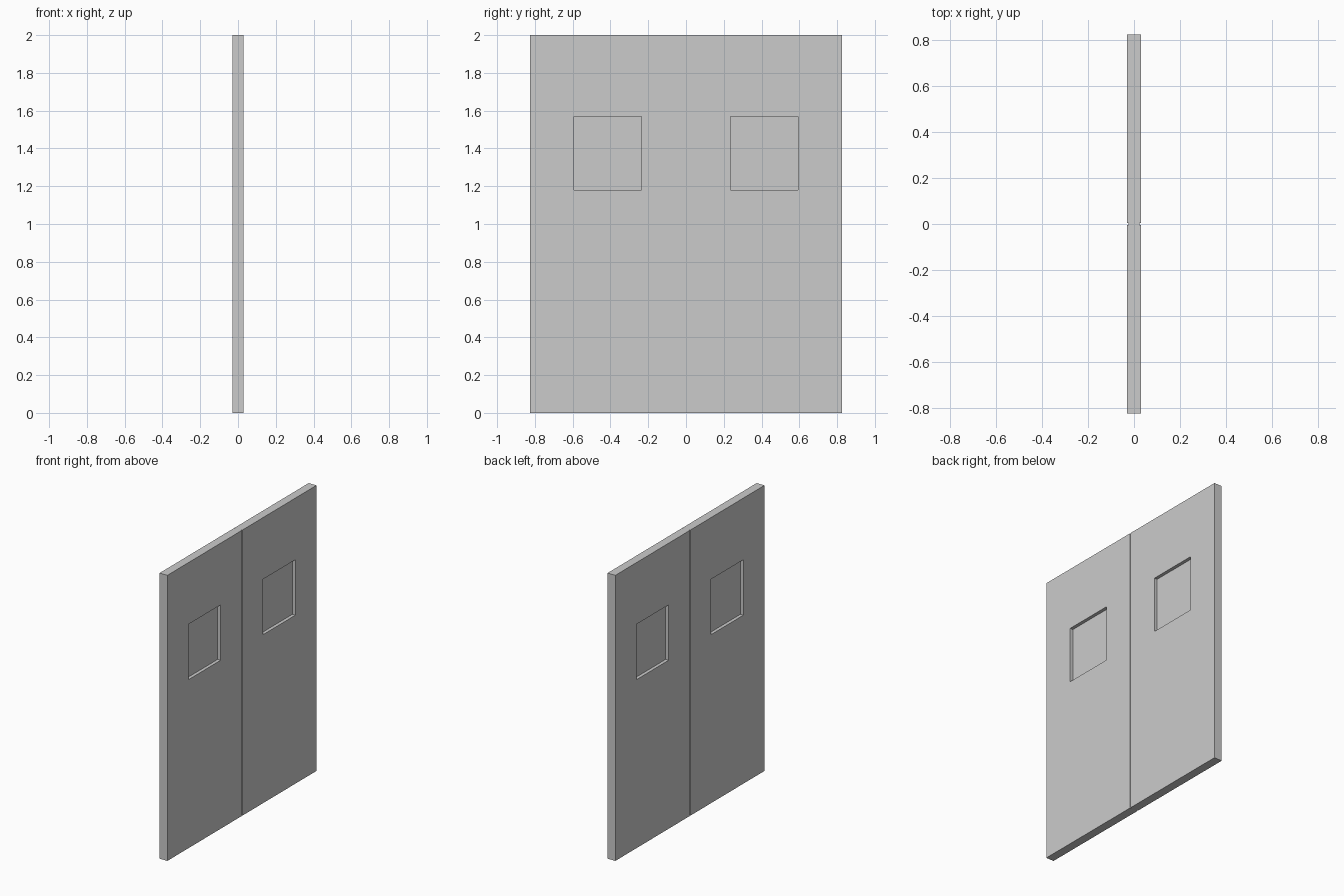
import bpy, bmesh

if "Cube" in bpy.data.objects:
    bpy.data.objects.remove(bpy.data.objects["Cube"])

HEIGHT, HALF_WIDTH, HALF_THICK = 2.0, 0.825, 0.03
GAP = 0.005           # half the gap between the leaves
PANE = 0.007          # half thickness of the recessed window pane


def finish(name, bm):
    bmesh.ops.recalc_face_normals(bm, faces=bm.faces)
    mesh = bpy.data.meshes.new(name)
    bm.to_mesh(mesh)
    bm.free()
    obj = bpy.data.objects.new(name, mesh)
    bpy.context.collection.objects.link(obj)
    return obj


def loop(bm, x, y0, y1, z0, z1):
    return [bm.verts.new((x, y, z)) for y, z in ((y0, z0), (y1, z0), (y1, z1), (y0, z1))]


def bridge(bm, a, b):
    for i in range(4):
        j = (i + 1) % 4
        bm.faces.new((a[i], a[j], b[j], b[i]))


# Door leaf with a window recessed on both faces
def door_leaf(name, side):
    bm = bmesh.new()
    outer = (side * GAP, side * HALF_WIDTH, 0, HEIGHT)
    window = (side * 0.235, side * 0.592, 1.18, 1.568)
    rims = []
    for face in (-1, 1):
        rim = loop(bm, face * HALF_THICK, *outer)
        edge = loop(bm, face * HALF_THICK, *window)
        pane = loop(bm, face * PANE, *window)
        bridge(bm, rim, edge)
        bridge(bm, edge, pane)
        bm.faces.new(pane)
        rims.append(rim)
    bridge(bm, *rims)
    return finish(name, bm)


door_leaf("door_leaf_left", -1)
door_leaf("door_leaf_right", 1)

# Centre seal strip, slightly thinner so it leaves a groove
bm = bmesh.new()
ends = [loop(bm, x, -GAP, GAP, 0, HEIGHT) for x in (-0.025, 0.025)]
bridge(bm, *ends)
for end in ends:
    bm.faces.new(end)
finish("centre_seal", bm)
